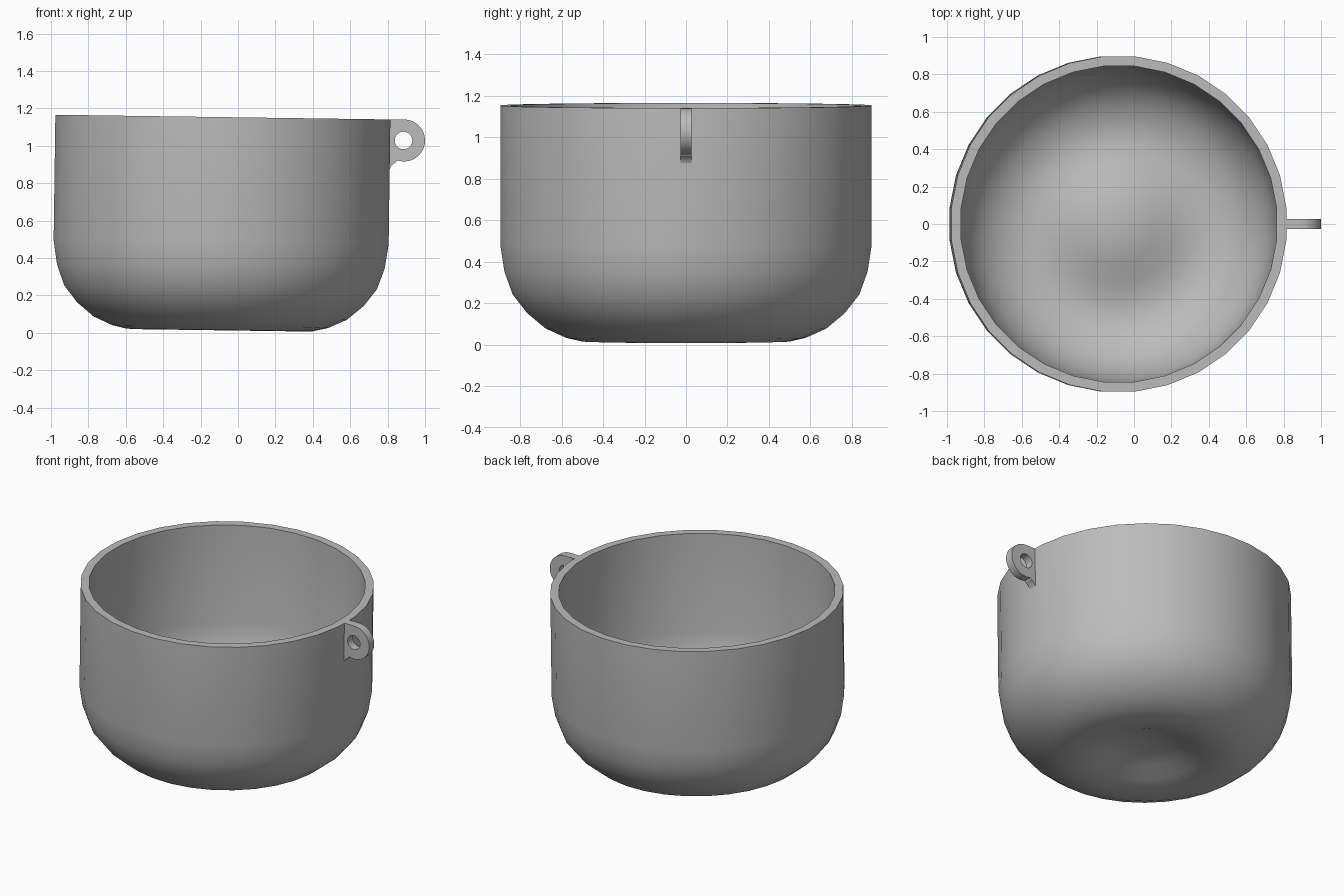
import bpy, bmesh, math
from mathutils import Matrix

if "Cube" in bpy.data.objects:
    bpy.data.objects.remove(bpy.data.objects["Cube"])

SEGMENTS = 32
CENTRE_X = -0.097
TILT = 0.014

grey = bpy.data.materials.new("grey")
grey.diffuse_color = (0.5, 0.5, 0.5, 1)
grey.use_nodes = True
grey.node_tree.nodes["Principled BSDF"].inputs["Base Color"].default_value = grey.diffuse_color


def make_object(name, bm, angle):
    bmesh.ops.recalc_face_normals(bm, faces=bm.faces[:])
    mesh = bpy.data.meshes.new(name)
    bm.to_mesh(mesh)
    bm.free()
    mesh.materials.append(grey)
    ob = bpy.data.objects.new(name, mesh)
    bpy.context.collection.objects.link(ob)
    bpy.ops.object.select_all(action='DESELECT')
    ob.select_set(True)
    bpy.context.view_layer.objects.active = ob
    bpy.ops.object.shade_smooth_by_angle(angle=math.radians(angle))
    return ob


# Bowl: closed profile from the domed underside, up the wall, over the rim, down to the domed floor
outer = [(0.12, 0.10), (0.22, 0.075), (0.32, 0.035), (0.42, 0.01), (0.50, 0.012), (0.58, 0.03),
         (0.68, 0.075), (0.77, 0.15), (0.84, 0.24), (0.88, 0.35), (0.90, 0.48), (0.90, 1.15)]
inner = [(0.848, 1.15), (0.846, 0.49), (0.825, 0.37), (0.785, 0.27), (0.72, 0.18), (0.64, 0.12),
         (0.56, 0.085), (0.49, 0.07), (0.42, 0.07), (0.32, 0.092), (0.22, 0.13), (0.12, 0.155)]
bm = bmesh.new()
rings = []
for r, z in outer + inner:
    ring = []
    for i in range(SEGMENTS):
        a = 2 * math.pi * (i + 0.5) / SEGMENTS
        ring.append(bm.verts.new((r * math.cos(a), r * math.sin(a), z)))
    rings.append(ring)
for low, high in zip(rings, rings[1:]):
    for i in range(SEGMENTS):
        j = (i + 1) % SEGMENTS
        bm.faces.new((low[i], low[j], high[j], high[i]))
for ring, z in ((rings[0], 0.11), (rings[-1], 0.165)):
    tip = bm.verts.new((0, 0, z))
    for i in range(SEGMENTS):
        bm.faces.new((ring[i], ring[(i + 1) % SEGMENTS], tip))
bmesh.ops.transform(bm, verts=bm.verts[:],
                    matrix=Matrix.Translation((CENTRE_X, 0, 0.003)) @ Matrix.Rotation(TILT, 4, 'Y'))
make_object("bowl", bm, 30)

# Hanging lug: flat plate with a round end, a curved foot and a round hole
CX, CZ, R, HOLE = 0.888, 1.028, 0.112, 0.047
N = 24
outline = [(0.775, CZ + R)]
for i in range(N + 1):
    a = math.radians(90 - 200 * i / N)
    outline.append((CX + R * math.cos(a), CZ + R * math.sin(a)))
outline += [(0.845, 0.912), (0.826, 0.90), (0.813, 0.882), (0.806, 0.86), (0.775, 0.86)]
bm = bmesh.new()
edges = []
hole = [(CX - 0.003 + HOLE * math.cos(2 * math.pi * i / N),
         CZ + HOLE * math.sin(2 * math.pi * i / N)) for i in range(N)]
for loop in (outline, hole):
    vs = [bm.verts.new((x, -0.027, z)) for x, z in loop]
    edges += [bm.edges.new((vs[i - 1], vs[i])) for i in range(len(vs))]
bmesh.ops.triangle_fill(bm, edges=edges, use_beauty=True)
solid = bmesh.ops.extrude_face_region(bm, geom=bm.faces[:])
moved = [v for v in solid["geom"] if isinstance(v, bmesh.types.BMVert)]
bmesh.ops.translate(bm, verts=moved, vec=(0, 0.054, 0))
make_object("hanging_lug", bm, 30)
